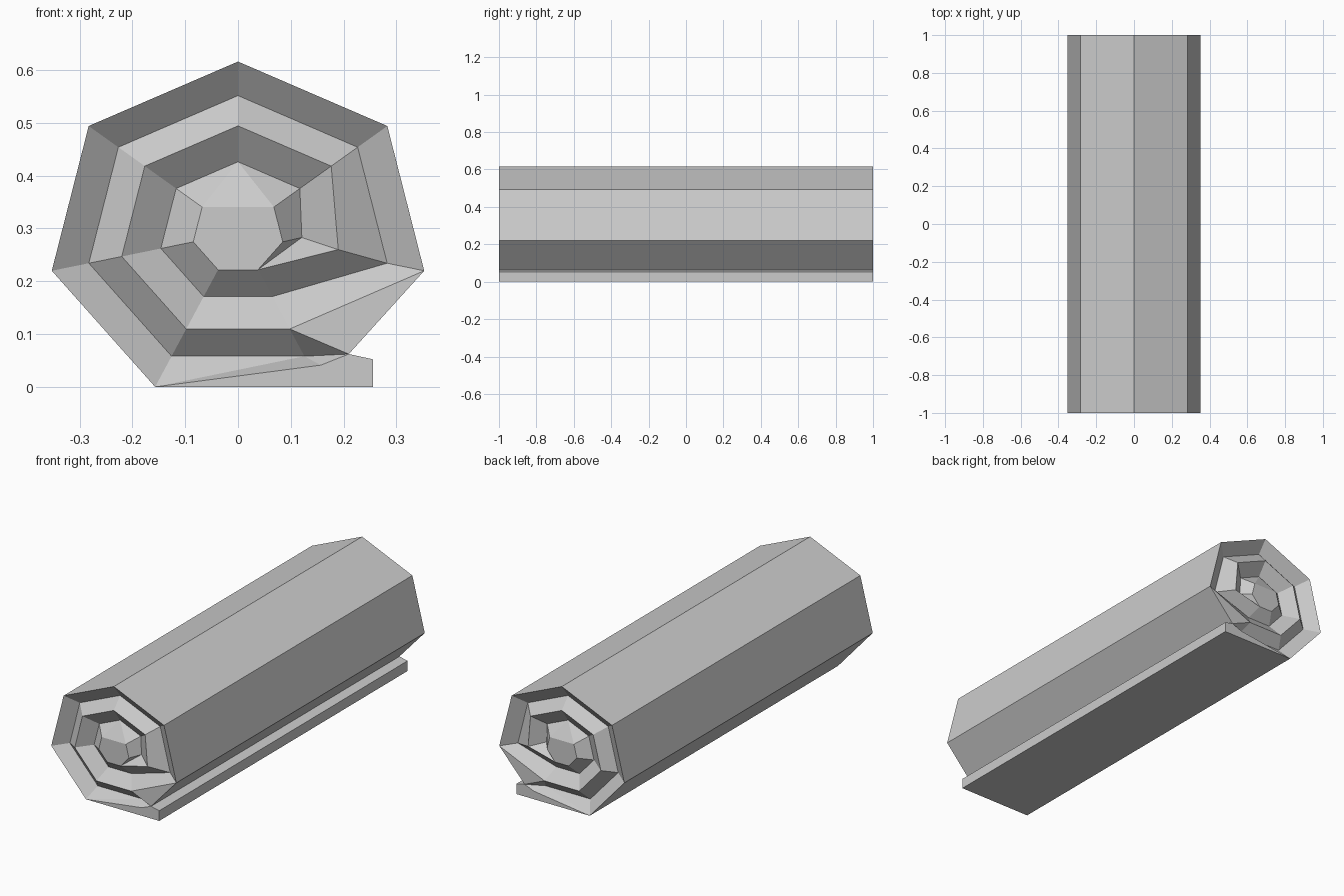
import bpy, bmesh
from math import sin, cos, tau

cube = bpy.data.objects.get("Cube")
if cube:
    bpy.data.objects.remove(cube)

HALF_LENGTH = 1.0
GROOVE = 0.05          # depth of the spiral groove in each end


def ring(radius, steps):
    """Corners of a slightly flattened heptagon, counted clockwise from its top."""
    return [(radius * sin(tau * k / 7), 0.292 + 0.896 * radius * cos(tau * k / 7))
            for k in steps]


# Spiral ridge, from the outer skin in to the core
outer_skin = ring(0.362, range(-3, 3))
ridge = (outer_skin + ring(0.226, [3, *range(-3, 2)]) + [(0.19, 0.26)]
         + ring(0.087, [3, -3, -2, -1, 1, 2]))
# Spiral groove between the layers
groove = (ring(0.29, range(-3, 3)) + ring(0.15, [3, *range(-3, 2)])
          + [(0.121, 0.283)])
# Loose flap under the roll
groove_start = ring(0.29, [3])[0]
flap_inner, flap_root = (0.157, 0.041), (0.21, 0.062)
flap_top, flap_bottom = (0.256, 0.052), (0.256, 0)


def add_end(bm, side):
    """Spiral end cap; returns its outline for the side walls."""
    def vert(point, depth=0.0):
        return bm.verts.new((point[0], side * (HALF_LENGTH - depth), point[1]))

    p = [vert(c) for c in ridge]
    g = [vert(c, GROOVE) for c in groove]
    start = vert(groove_start, GROOVE)
    inner, root, top, bottom = map(vert, (flap_inner, flap_root, flap_top, flap_bottom))

    faces = [[p[i], p[i + 1], g[i + 1], g[i]] for i in range(12)]
    faces += [[g[i], g[i + 1], p[i + 8], p[i + 7]] for i in range(9)]
    # Innermost turn and core
    faces += [
        [g[9], g[10], p[16]], [g[10], p[17], p[16]], [g[10], g[11], p[17]],
        [g[11], g[12], p[18], p[17]], [g[12], p[13], p[18]],
        [g[12], p[12], p[13]], p[13:],
    ]
    # Where the outer turn meets the flap
    faces += [
        [start, g[0], p[7], p[6]], [start, p[6], root], [p[6], p[5], root],
        [start, root, inner], [start, inner, p[0]], [start, p[0], g[0]],
        [p[0], inner, root, top, bottom],
    ]
    for face in faces:
        bm.faces.new(face)
    return p[:6] + [root, top, bottom]


bm = bmesh.new()
front, back = add_end(bm, -1), add_end(bm, 1)

# Long side walls
for i in range(len(front)):
    j = (i + 1) % len(front)
    bm.faces.new([front[i], front[j], back[j], back[i]])
bmesh.ops.recalc_face_normals(bm, faces=bm.faces)

mesh = bpy.data.meshes.new("rolled_mat")
bm.to_mesh(mesh)
bm.free()

# Plain light grey
grey = bpy.data.materials.new("light_grey")
grey.use_nodes = True
colour = (0.6, 0.6, 0.6, 1)
grey.diffuse_color = colour
grey.node_tree.nodes["Principled BSDF"].inputs["Base Color"].default_value = colour
mesh.materials.append(grey)

roll = bpy.data.objects.new("rolled_mat", mesh)
bpy.context.collection.objects.link(roll)
